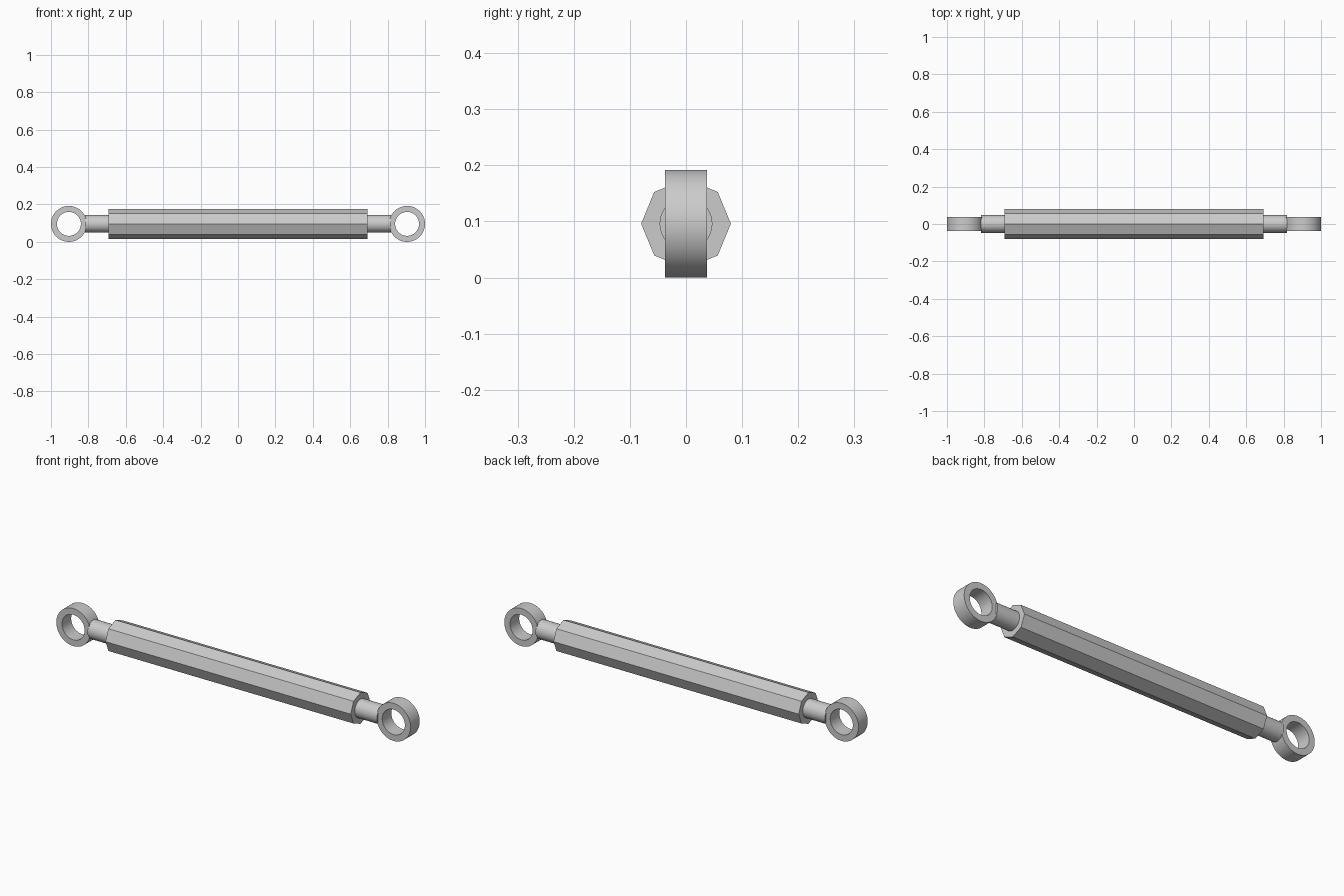
import bpy
import bmesh
import math
from mathutils import Matrix

if "Cube" in bpy.data.objects:
    bpy.data.objects.remove(bpy.data.objects["Cube"], do_unlink=True)

AXIS_Z = 0.096      # height of the centre line
EYE_X = 0.904       # centre of each end eye
BODY_END = 0.692

steel = bpy.data.materials.new("light_grey_steel")
steel.use_nodes = True
steel.diffuse_color = (0.6, 0.6, 0.6, 1)
steel.node_tree.nodes["Principled BSDF"].inputs["Base Color"].default_value = (0.6, 0.6, 0.6, 1)


def finish(bm, name, smooth):
    bmesh.ops.recalc_face_normals(bm, faces=bm.faces)
    mesh = bpy.data.meshes.new(name)
    bm.to_mesh(mesh)
    bm.free()
    mesh.materials.append(steel)
    obj = bpy.data.objects.new(name, mesh)
    bpy.context.collection.objects.link(obj)
    if smooth:
        bpy.ops.object.select_all(action="DESELECT")
        obj.select_set(True)
        bpy.context.view_layer.objects.active = obj
        bpy.ops.object.shade_smooth_by_angle(angle=math.radians(35))


def bar(name, x0, x1, radius, sides, smooth):
    """Prism or cylinder lying along x."""
    bm = bmesh.new()
    place = Matrix.Translation(((x0 + x1) / 2, 0, AXIS_Z)) @ Matrix.Rotation(math.pi / 2, 4, "Y")
    bmesh.ops.create_cone(bm, cap_ends=True, segments=sides, radius1=radius,
                          radius2=radius, depth=abs(x1 - x0), matrix=place)
    finish(bm, name, smooth)


def eye(name, x, outer, inner, half_width, sides=64):
    """Flat-sided ring with its hole along y."""
    bm = bmesh.new()
    section = [(outer, -half_width), (outer, half_width), (inner, half_width), (inner, -half_width)]
    loops = []
    for i in range(sides):
        a = 2 * math.pi * i / sides
        loops.append([bm.verts.new((x + r * math.cos(a), y, AXIS_Z + r * math.sin(a)))
                      for r, y in section])
    for i in range(sides):
        p, q = loops[i], loops[(i + 1) % sides]
        for j in range(4):
            k = (j + 1) % 4
            bm.faces.new((p[j], p[k], q[k], q[j]))
    finish(bm, name, True)


# Eight-sided sleeve with a corner pointing straight up
bar("octagonal_body", -BODY_END, BODY_END, 0.08, 8, False)

# Round rod and eye at each end
for side, s in (("left", 1), ("right", -1)):
    bar(side + "_rod", s * (BODY_END - 0.02), s * 0.817, 0.047, 48, True)
    eye(side + "_eye", s * EYE_X, 0.096, 0.064, 0.037)
